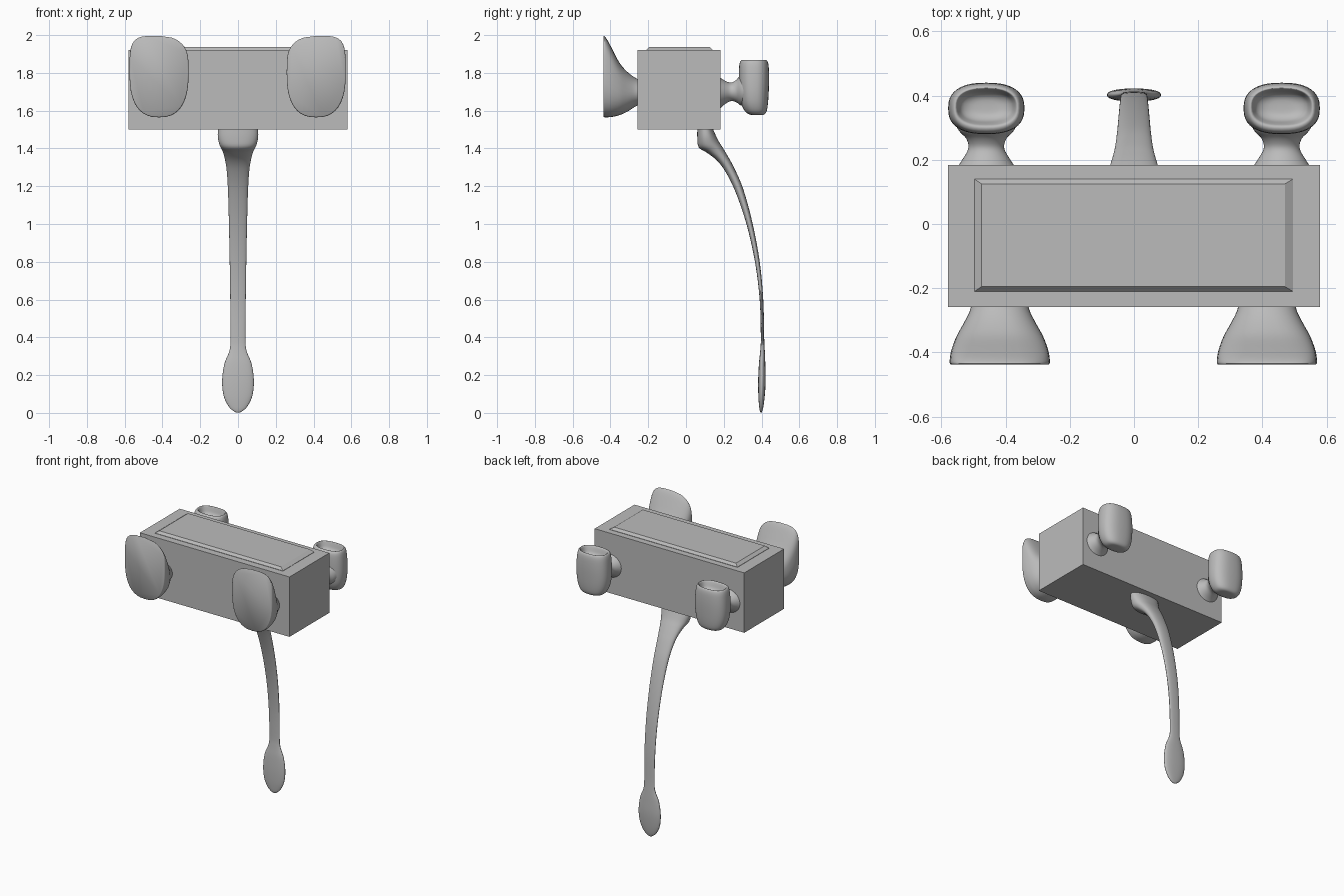
import bpy, bmesh, math
from mathutils import Vector

if "Cube" in bpy.data.objects:
    bpy.data.objects.remove(bpy.data.objects["Cube"])

grey = bpy.data.materials.new("plain grey")
grey.diffuse_color = (0.5, 0.5, 0.5, 1)
grey.use_nodes = True
grey.node_tree.nodes["Principled BSDF"].inputs["Base Color"].default_value = grey.diffuse_color
N = 40


def finish(name, bm, smooth=None):
    bmesh.ops.recalc_face_normals(bm, faces=bm.faces)
    me = bpy.data.meshes.new(name)
    bm.to_mesh(me)
    bm.free()
    me.materials.append(grey)
    ob = bpy.data.objects.new(name, me)
    bpy.context.collection.objects.link(ob)
    if smooth:
        bpy.ops.object.select_all(action='DESELECT')
        ob.select_set(True)
        bpy.context.view_layer.objects.active = ob
        bpy.ops.object.shade_smooth_by_angle(angle=math.radians(smooth))
    return ob


def loft(name, rings, smooth=40):
    """Skin a list of equal point rings and cap both ends."""
    bm = bmesh.new()
    vs = [[bm.verts.new(p) for p in r] for r in rings]
    n = len(vs[0])
    for a, b in zip(vs, vs[1:]):
        for i in range(n):
            j = (i + 1) % n
            bm.faces.new((a[i], a[j], b[j], b[i]))
    bm.faces.new(vs[0])
    bm.faces.new(vs[-1])
    return finish(name, bm, smooth)


def superellipse(power):
    """Unit outline; power 2 is round, higher is squarer."""
    pts = []
    for i in range(N):
        a = 2 * math.pi * i / N
        c, s = math.cos(a), math.sin(a)
        pts.append((math.copysign(abs(c) ** (2 / power), c),
                    math.copysign(abs(s) ** (2 / power), s)))
    return pts


def spline(rows, steps=5):
    """Catmull-Rom interpolation through rows of numbers."""
    out = []
    for k in range(len(rows) - 1):
        p = [rows[max(k - 1, 0)], rows[k], rows[k + 1], rows[min(k + 2, len(rows) - 1)]]
        for s in range(steps):
            t = s / steps
            out.append([0.5 * (2 * b + (c - a) * t + (2 * a - 5 * b + 4 * c - d) * t * t
                               + (3 * b - a - 3 * c + d) * t ** 3) for a, b, c, d in zip(*p)])
    return out + [list(rows[-1])]


def rect(x0, x1, y0, y1, z):
    return [(x0, y0, z), (x1, y0, z), (x1, y1, z), (x0, y1, z)]


# box body and its raised, chamfered lid panel
loft("body", [rect(-.58, .58, -.258, .183, 1.5), rect(-.58, .58, -.258, .183, 1.92)], None)
loft("lid_panel", [rect(-.497, .495, -.21, .14, 1.918), rect(-.497, .495, -.21, .14, 1.922),
                   rect(-.475, .47, -.195, .125, 1.938)], None)

# front feet: flared pads with a flat face; rows are y, half width, bottom, top, squareness
pad_rows = spline([(-.25, .088, 1.63, 1.765, 0), (-.275, .095, 1.618, 1.778, .1),
                   (-.31, .113, 1.595, 1.805, .3), (-.35, .135, 1.577, 1.85, .6),
                   (-.39, .15, 1.567, 1.925, .9), (-.415, .155, 1.565, 1.972, 1),
                   (-.432, .156, 1.565, 1.995, 1), (-.438, .152, 1.569, 1.993, 1)], 3)
for side, label, cx in ((-1, "left", -.418), (1, "right", .414)):
    rings = []
    for y, w, lo, hi, q in pad_rows:
        top, low = superellipse(2 + 2.4 * q), superellipse(2 + .5 * q)
        ring = []
        mid = lo + (hi - lo) * (.5 + .05 * q)
        for i in range(N):
            u, v = top[i] if i <= N // 2 else low[i]
            z = mid + v * ((hi - mid) if v > 0 else (mid - lo))
            if v > 0:   # the inner top corner slopes down, the lower part is narrower inside
                z -= .045 * q * v * max(0, -u) ** 2
            ring.append((cx + side * u * w, y, z))
        rings.append(ring)
    loft("front_foot_" + label, rings, 45)

# back feet: stem plus hollow-topped cup
stem_rows = spline([(.175, .092, 1.605, 1.78), (.2, .075, 1.63, 1.762), (.235, .056, 1.65, 1.748),
                    (.265, .062, 1.645, 1.762), (.29, .085, 1.628, 1.79), (.32, .1, 1.62, 1.8)], 4)
# rows are z, half width, back y, front y
cup_rows = spline([(1.577, .03, .36, .40), (1.58, .065, .335, .415), (1.597, .09, .312, .427),
                   (1.64, .109, .292, .434), (1.70, .118, .283, .438), (1.77, .118, .28, .44),
                   (1.83, .113, .281, .438), (1.858, .107, .286, .433), (1.868, .1, .296, .426),
                   (1.866, .093, .306, .421), (1.85, .087, .313, .416), (1.825, .076, .322, .408),
                   (1.81, .05, .338, .392), (1.807, .015, .358, .37)], 3)
for label, cx in (("left", -.46), ("right", .46)):
    loft("back_stem_" + label, [[(cx + u * w, y, (lo + hi) / 2 + v * (hi - lo) / 2)
                                 for u, v in superellipse(2)] for y, w, lo, hi in stem_rows])
    loft("back_cup_" + label, [[(cx + u * w, (a + b) / 2 + v * (b - a) / 2, z)
                                for u, v in superellipse(2.5)] for z, w, a, b in cup_rows], 50)

# tail: rows are front edge y, z, rear edge y, z, half width
tail_rows = spline([(.06, 1.51, .14, 1.51, .105), (.06, 1.45, .155, 1.475, .107),
                    (.068, 1.405, .175, 1.435, .098), (.11, 1.378, .197, 1.40, .083),
                    (.165, 1.335, .222, 1.358, .07), (.21, 1.275, .256, 1.295, .06),
                    (.262, 1.17, .303, 1.185, .053), (.32, 1.0, .352, 1.006, .048),
                    (.365, .8, .39, .802, .044), (.39, .6, .409, .6, .041),
                    (.396, .4, .414, .4, .039), (.393, .33, .417, .33, .045),
                    (.386, .26, .42, .26, .072), (.382, .17, .422, .17, .084),
                    (.383, .09, .417, .09, .076), (.387, .035, .41, .035, .05),
                    (.391, .01, .404, .01, .024), (.396, .001, .4, .001, .006)], 4)
rings = []
for fy, fz, ry, rz, w in tail_rows:
    f, r = Vector((0, fy, fz)), Vector((0, ry, rz))
    rings.append([(f + r) / 2 + (r - f) / 2 * v + Vector((u * w, 0, 0))
                  for u, v in superellipse(2.3)])
loft("tail", rings, 50)
